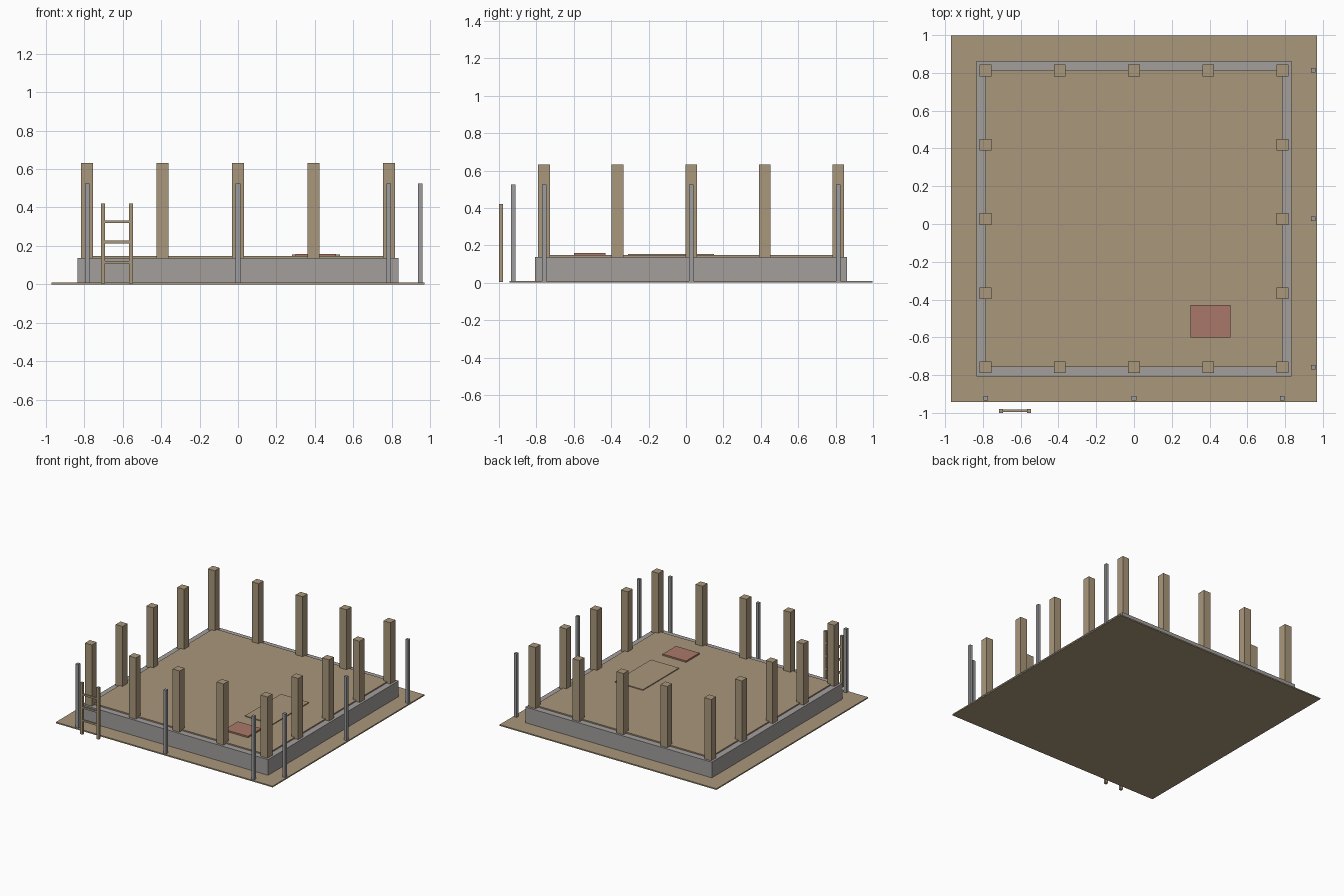
import bpy

cube = bpy.data.objects.get("Cube")
if cube:
    bpy.data.objects.remove(cube, do_unlink=True)


def material(name, rgb):
    mat = bpy.data.materials.new(name)
    mat.use_nodes = True
    mat.diffuse_color = (*rgb, 1)
    mat.node_tree.nodes["Principled BSDF"].inputs["Base Color"].default_value = (*rgb, 1)
    return mat


TAN = material("tan wood", (0.40, 0.31, 0.20))
GREY = material("grey concrete", (0.36, 0.345, 0.335))
STEEL = material("grey steel", (0.34, 0.34, 0.35))
RED = material("red brick", (0.40, 0.19, 0.14))


def box(name, x, y, z, mat):
    """Box spanning the given (low, high) pairs."""
    bpy.ops.mesh.primitive_cube_add(size=1, location=[sum(s) / 2 for s in (x, y, z)])
    obj = bpy.context.object
    obj.name = name
    obj.scale = [s[1] - s[0] for s in (x, y, z)]
    bpy.ops.object.transform_apply(location=False, rotation=False, scale=True)
    obj.data.materials.append(mat)
    return obj


def upright(name, x, y, width, z, mat):
    h = width / 2
    return box(name, (x - h, x + h), (y - h, y + h), z, mat)


MID = 0.027                # centre of the building along y
GRID = 0.393               # post spacing
OUT, INN = 0.835, 0.785    # foundation wall faces

# Ground
box("ground_slab", (-0.97, 0.97), (MID - 0.97, MID + 0.97), (0, 0.01), TAN)

# Foundation walls and floor
WALL_Z = (0.004, 0.137)
for side, s in (("left", 1), ("right", -1)):
    box(f"{side}_foundation_wall", sorted((s * INN, s * OUT)),
        (MID - OUT, MID + OUT), WALL_Z, GREY)
for side, s in (("back", 1), ("front", -1)):
    box(f"{side}_foundation_wall", (-INN, INN),
        sorted((MID + s * INN, MID + s * OUT)), WALL_Z, GREY)
box("floor", (-INN, INN), (MID - INN, MID + INN), (0.11, 0.147), TAN)

# Timber posts around the perimeter
for i in range(-2, 3):
    for j in range(-2, 3):
        if max(abs(i), abs(j)) == 2:
            upright("timber_post", i * GRID, MID + j * GRID, 0.062, (0.13, 0.632), TAN)

# Scaffold poles along the front and the left side
for i in (-2, 0, 2):
    upright("front_scaffold_pole", i * GRID, -0.923, 0.024, (0.008, 0.525), STEEL)
    upright("side_scaffold_pole", 0.95, MID + i * GRID, 0.024, (0.008, 0.525), STEEL)

# Materials lying on the floor
box("board_sheet", (0.28, 0.53), (-0.31, 0.15), (0.146, 0.154), TAN)
box("brick_stack", (0.30, 0.51), (-0.60, -0.43), (0.146, 0.159), RED)

# Ladder
for x in (-0.703, -0.557):
    upright("ladder_rail", x, -0.989, 0.021, (0.003, 0.42), TAN)
for k in range(3):
    z = 0.115 + k * 0.105
    box("ladder_rung", (-0.70, -0.56), (-0.996, -0.982), (z - 0.007, z + 0.007), TAN)
